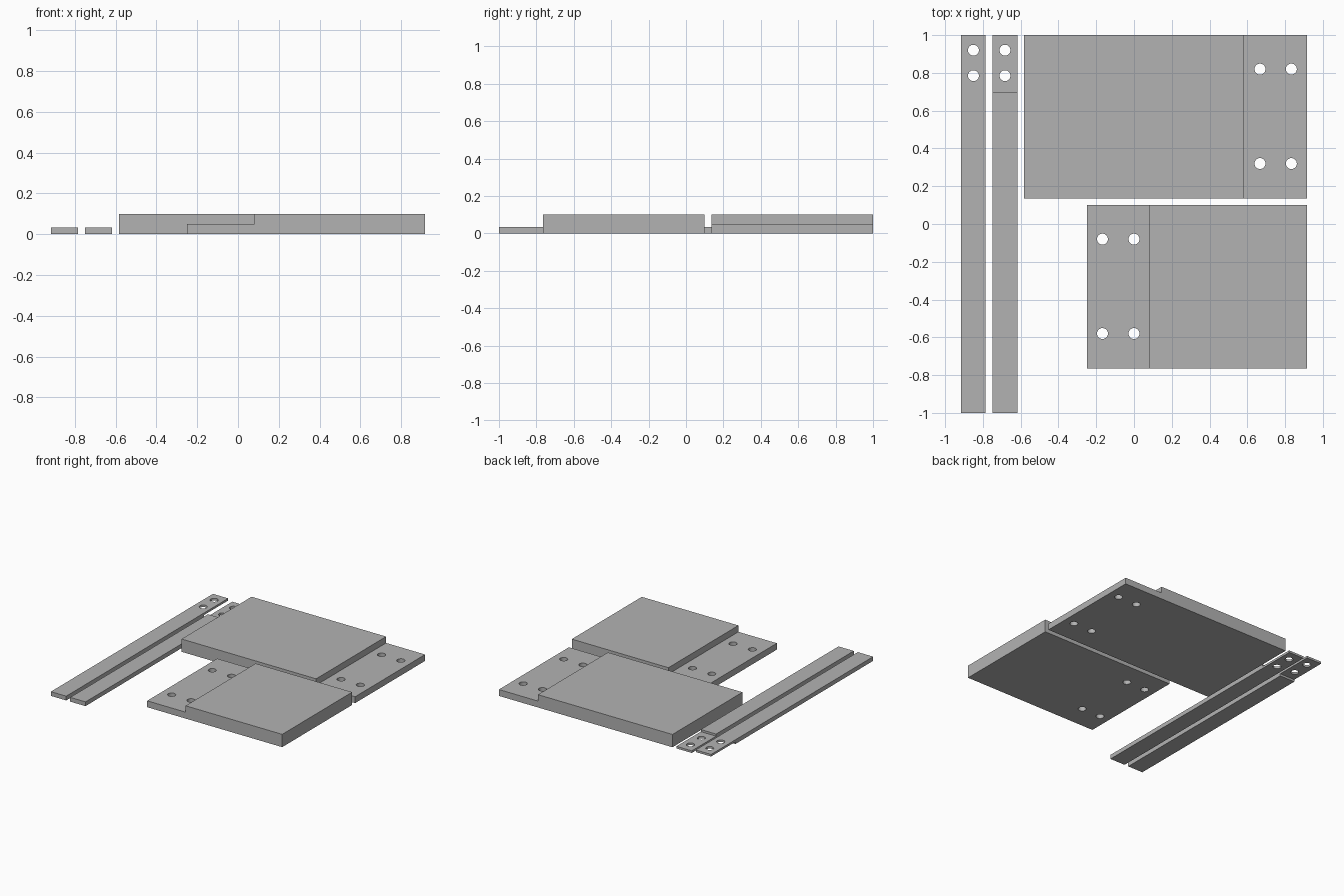
import bpy

if "Cube" in bpy.data.objects:
    bpy.data.objects.remove(bpy.data.objects["Cube"])

grey = bpy.data.materials.new("plain grey")
grey.diffuse_color = (0.45, 0.45, 0.45, 1)
grey.use_nodes = True
grey.node_tree.nodes["Principled BSDF"].inputs["Base Color"].default_value = grey.diffuse_color


def extrude_profile(name, points, axis, lo, hi):
    """Side outline of (length, z) points, swept across the board's width."""
    n = len(points)
    if axis == "y":
        verts = [(a, w, z) for w in (lo, hi) for a, z in points]
    else:
        verts = [(w, a, z) for w in (lo, hi) for a, z in points]
    faces = [tuple(range(n)), tuple(range(n, 2 * n))]
    faces += [(i, (i + 1) % n, n + (i + 1) % n, n + i) for i in range(n)]
    mesh = bpy.data.meshes.new(name)
    mesh.from_pydata(verts, [], faces)
    obj = bpy.data.objects.new(name, mesh)
    bpy.context.collection.objects.link(obj)
    mesh.materials.append(grey)
    # consistent outward normals
    bpy.context.view_layer.objects.active = obj
    bpy.ops.object.select_all(action="DESELECT")
    obj.select_set(True)
    bpy.ops.object.mode_set(mode="EDIT")
    bpy.ops.mesh.select_all(action="SELECT")
    bpy.ops.mesh.normals_make_consistent(inside=False)
    bpy.ops.object.mode_set(mode="OBJECT")
    return obj


def drill(obj, xs, ys, radius=0.029):
    """Cut a through hole at every x, y pair."""
    for x in xs:
        for y in ys:
            bpy.ops.mesh.primitive_cylinder_add(
                vertices=32, radius=radius, depth=0.4, location=(x, y, 0.03))
            cutter = bpy.context.object
            cutter.data.materials.append(grey)
            mod = obj.modifiers.new("hole", "BOOLEAN")
            mod.operation = "DIFFERENCE"
            mod.solver = "EXACT"
            mod.object = cutter
            bpy.context.view_layer.objects.active = obj
            bpy.ops.object.modifier_apply(modifier=mod.name)
            bpy.data.objects.remove(cutter, do_unlink=True)
    bpy.ops.object.select_all(action="DESELECT")
    obj.select_set(True)
    bpy.context.view_layer.objects.active = obj
    bpy.ops.object.shade_smooth_by_angle()


T, H = 0.1, 0.05        # board thickness and lap thickness
S, L = 0.0333, 0.0167   # strip thickness and lap thickness

# Large board, lap on the right
large = extrude_profile(
    "large_board",
    [(-0.583, 0), (0.917, 0), (0.917, H), (0.58, H), (0.58, T), (-0.583, T)],
    "y", 0.136, 1.0)
drill(large, (0.667, 0.833), (0.82, 0.32))

# Small board, lap on the left
small = extrude_profile(
    "small_board",
    [(-0.25, 0), (0.917, 0), (0.917, T), (0.082, T), (0.082, H), (-0.25, H)],
    "y", -0.764, 0.1)
drill(small, (-0.167, 0.0), (-0.08, -0.58))

# Outer strip, lap cut from the underside
outer = extrude_profile(
    "outer_strip",
    [(-1, 0), (0.7, 0), (0.7, L), (1, L), (1, S), (-1, S)],
    "x", -0.917, -0.785)
drill(outer, (-0.85,), (0.92, 0.785))

# Inner strip, lap cut from the top
inner = extrude_profile(
    "inner_strip",
    [(-1, 0), (1, 0), (1, L), (0.7, L), (0.7, S), (-1, S)],
    "x", -0.75, -0.618)
drill(inner, (-0.683,), (0.92, 0.785))
